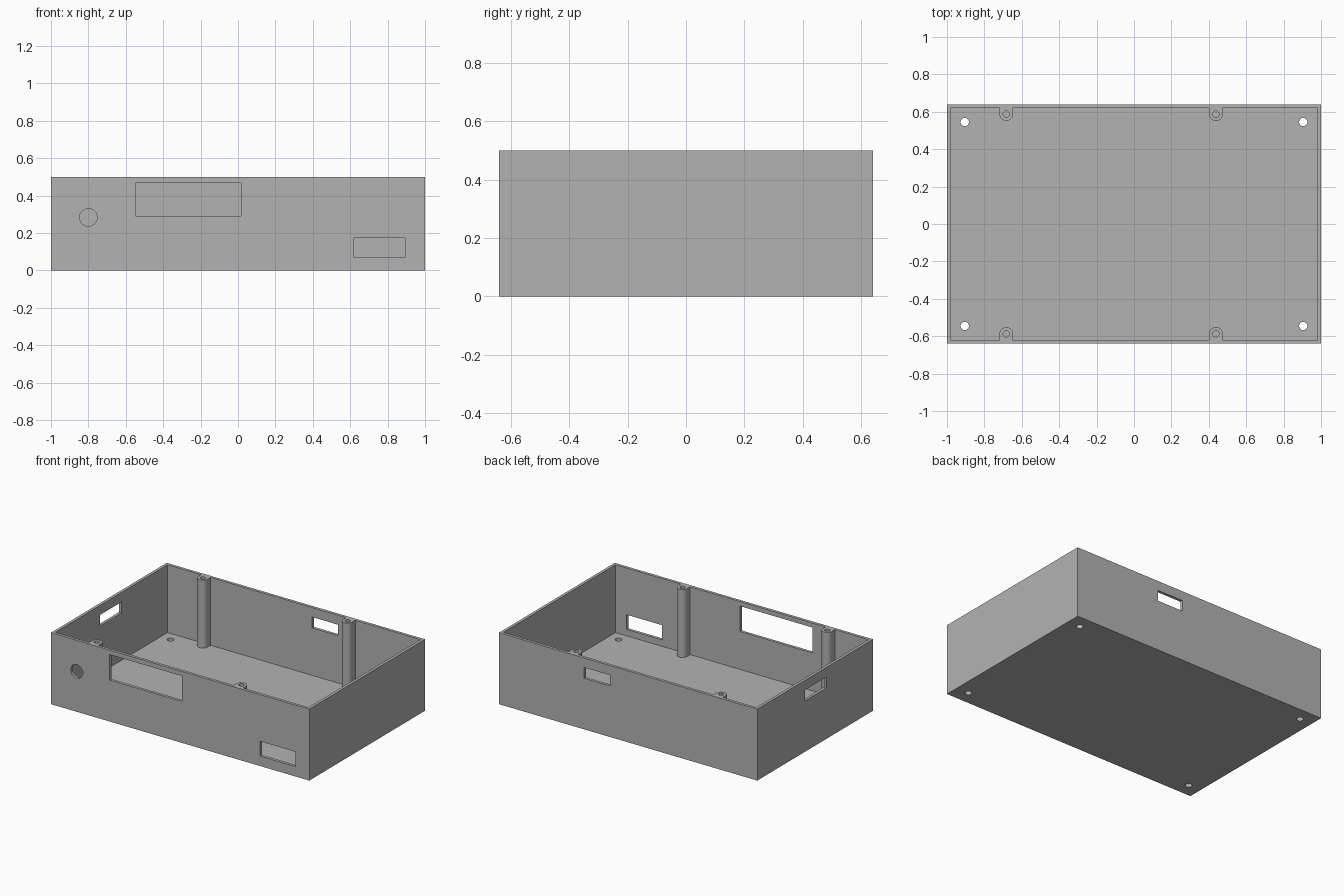
import bpy
import math

cube = bpy.data.objects.get("Cube")
if cube:
    bpy.data.objects.remove(cube, do_unlink=True)

# Single plain grey plastic
grey = bpy.data.materials.new("grey plastic")
grey.use_nodes = True
colour = (0.45, 0.45, 0.45, 1)
grey.diffuse_color = colour
grey.node_tree.nodes["Principled BSDF"].inputs["Base Color"].default_value = colour

HALF_X, HALF_Y, HEIGHT = 1.0, 0.64, 0.5
WALL, FLOOR = 0.02, 0.025
BOSS_Y, BOSS_R = 0.587, 0.036


def box(name, x, y, z):
    """Box spanning the given (low, high) pairs."""
    spans = (x, y, z)
    bpy.ops.mesh.primitive_cube_add(size=1, location=[(a + b) / 2 for a, b in spans])
    ob = bpy.context.object
    ob.name = name
    ob.scale = [b - a for a, b in spans]
    bpy.ops.object.transform_apply(location=True, rotation=True, scale=True)
    return ob


def rod(name, centre, radius, length, rotation=(0, 0, 0), sides=40):
    bpy.ops.mesh.primitive_cylinder_add(vertices=sides, radius=radius, depth=length,
                                        location=centre, rotation=rotation)
    ob = bpy.context.object
    ob.name = name
    bpy.ops.object.transform_apply(location=True, rotation=True, scale=True)
    return ob


def combine(target, tool, operation):
    """Apply a boolean and discard the tool."""
    mod = target.modifiers.new("boolean", "BOOLEAN")
    mod.operation = operation
    mod.solver = "EXACT"
    mod.object = tool
    bpy.context.view_layer.objects.active = target
    bpy.ops.object.modifier_apply(modifier=mod.name)
    bpy.data.objects.remove(tool, do_unlink=True)


# Open tray: solid block with the inside removed
case = box("enclosure_base", (-HALF_X, HALF_X), (-HALF_Y, HALF_Y), (0, HEIGHT))
combine(case, box("cavity", (WALL - HALF_X, HALF_X - WALL),
                  (WALL - HALF_Y, HALF_Y - WALL), (FLOOR, HEIGHT + 0.1)), "DIFFERENCE")

# Full-height screw bosses, blended into the front and back walls
for x in (-0.683, 0.438):
    for side in (-1, 1):
        y = side * BOSS_Y
        wall_y = side * (HALF_Y - WALL / 2)
        mid = (FLOOR / 2 + HEIGHT) / 2
        combine(case, rod("boss", (x, y, mid), BOSS_R, HEIGHT - FLOOR / 2), "UNION")
        combine(case, box("boss_web", (x - BOSS_R, x + BOSS_R), sorted((y, wall_y)),
                          (FLOOR / 2, HEIGHT)), "UNION")
        combine(case, rod("boss_bore", (x, y, HEIGHT), 0.017, 0.4, sides=24), "DIFFERENCE")

# Mounting holes through the floor
for x in (-0.905, 0.905):
    for y in (-0.545, 0.545):
        combine(case, rod("floor_hole", (x, y, 0), 0.022, 0.2, sides=32), "DIFFERENCE")

# Front openings: round button, display window and low port
front = (-HALF_Y - 0.1, -HALF_Y + 0.05)
back = (HALF_Y - 0.05, HALF_Y + 0.1)
combine(case, rod("button_hole", (-0.8, -HALF_Y, 0.283), 0.047, 0.1,
                  (math.pi / 2, 0, 0)), "DIFFERENCE")
combine(case, box("display_window", (-0.547, 0.015), front, (0.29, 0.468)), "DIFFERENCE")
combine(case, box("port_opening", (0.62, 0.893), front, (0.07, 0.173)), "DIFFERENCE")

# Back and side slots
combine(case, box("back_slot", (0.14, 0.34), back, (0.357, 0.433)), "DIFFERENCE")
combine(case, box("side_slot", (-HALF_X - 0.1, -HALF_X + 0.05), (-0.125, 0.11),
                  (0.357, 0.433)), "DIFFERENCE")

# Finish: one material, smooth round parts with crisp edges
case.data.materials.clear()
case.data.materials.append(grey)
for face in case.data.polygons:
    face.material_index = 0
bpy.ops.object.select_all(action="DESELECT")
case.select_set(True)
bpy.context.view_layer.objects.active = case
bpy.ops.object.shade_smooth_by_angle(angle=math.radians(30))
